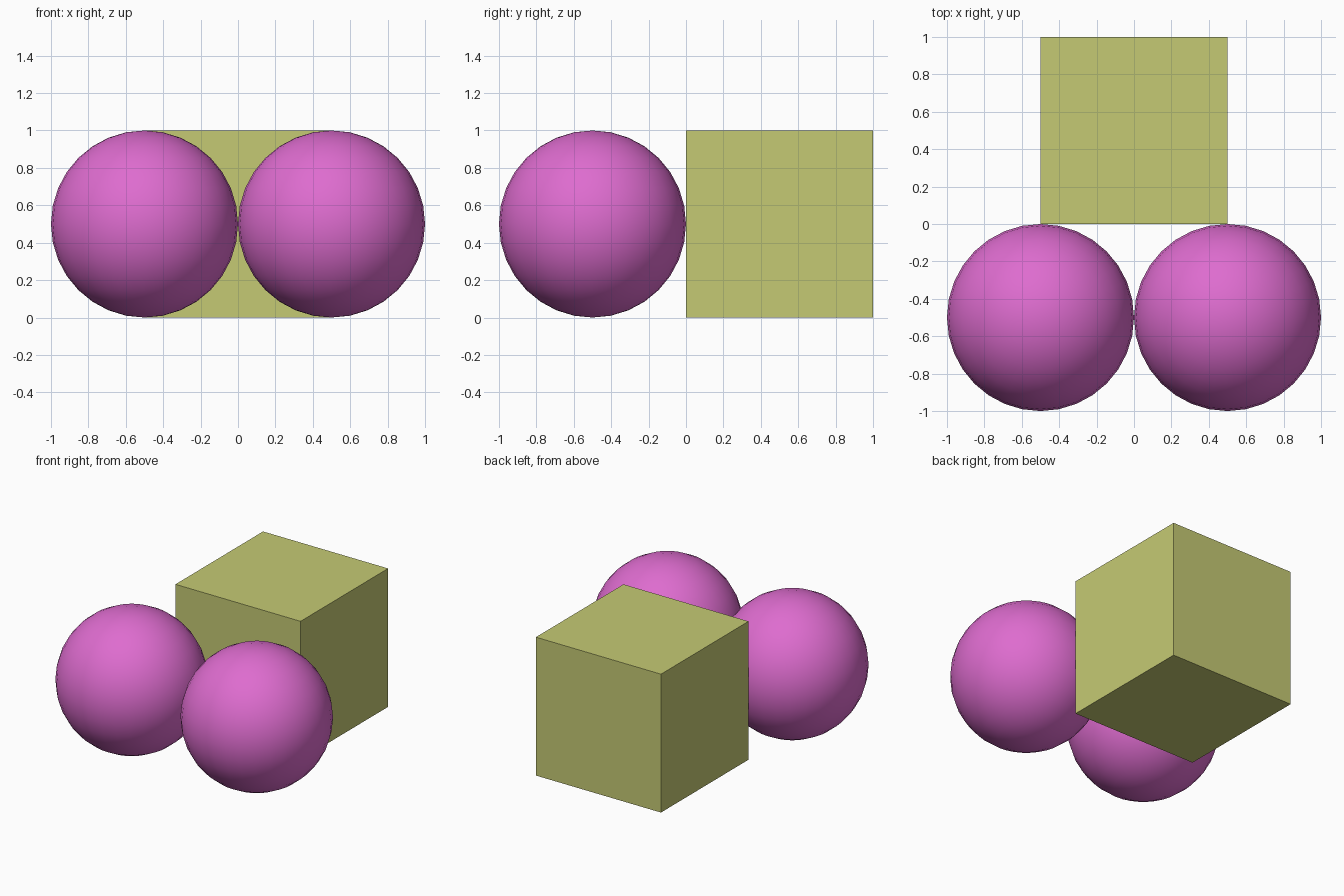
import bpy, math

if "Cube" in bpy.data.objects:
    bpy.data.objects.remove(bpy.data.objects["Cube"])


def material(name, rgb):
    m = bpy.data.materials.new(name)
    m.diffuse_color = (*rgb, 1.0)
    m.use_nodes = True
    m.node_tree.nodes["Principled BSDF"].inputs["Base Color"].default_value = m.diffuse_color
    return m


olive = material("olive", (0.558, 0.591, 0.174))
pink = material("orchid_pink", (0.73, 0.15, 0.624))

# Cube at the back
bpy.ops.mesh.primitive_cube_add(size=1, location=(0, 0.5, 0.5))
cube = bpy.context.object
cube.name = "back_cube"
cube.data.materials.append(olive)

# Two touching balls in front
for side, x in (("left", -0.5), ("right", 0.5)):
    bpy.ops.mesh.primitive_uv_sphere_add(segments=32, ring_count=16, radius=0.5,
                                         location=(x, -0.5, 0.5))
    ball = bpy.context.object
    ball.name = side + "_ball"
    ball.data.materials.append(pink)
    bpy.ops.object.shade_smooth_by_angle(angle=math.radians(40))
